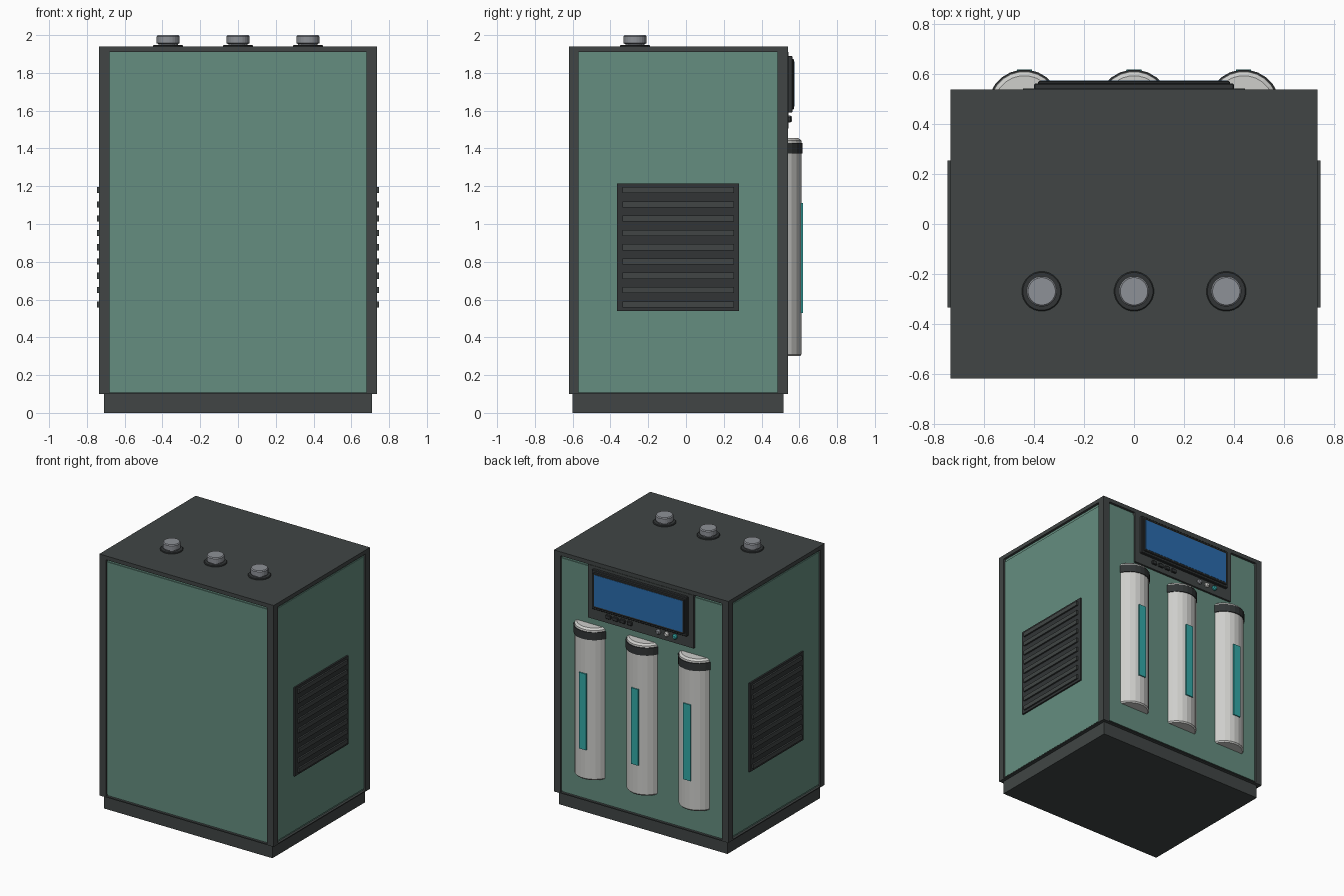
import bpy, bmesh, math
from mathutils import Matrix

cube = bpy.data.objects.get("Cube")
if cube:
    bpy.data.objects.remove(cube, do_unlink=True)


def material(name, rgb):
    m = bpy.data.materials.new(name)
    m.use_nodes = True
    color = (*rgb, 1)
    m.diffuse_color = color
    m.node_tree.nodes["Principled BSDF"].inputs["Base Color"].default_value = color
    return m


CHARCOAL = material("charcoal_frame", (.052, .06, .059))
BLACK = material("dark_trim", (.032, .036, .037))
GREEN = material("sage_green", (.13, .27, .215))
WHITE = material("warm_white", (.62, .62, .60))
TEAL = material("teal", (.033, .40, .39))
BLUE = material("screen_blue", (.023, .15, .42))
STEEL = material("steel_grey", (.27, .285, .31))


def finish(name, bm, mat):
    bmesh.ops.recalc_face_normals(bm, faces=bm.faces)
    mesh = bpy.data.meshes.new(name)
    bm.to_mesh(mesh)
    bm.free()
    mesh.materials.append(mat)
    obj = bpy.data.objects.new(name, mesh)
    bpy.context.collection.objects.link(obj)
    return obj


def box(name, x, y, z, mat, bevel=0):
    """Box from (low, high) ranges on each axis."""
    bm = bmesh.new()
    bmesh.ops.create_cube(bm, size=1)
    for v in bm.verts:
        v.co = [r[0] if c < 0 else r[1] for c, r in zip(v.co, (x, y, z))]
    if bevel:
        bmesh.ops.bevel(bm, geom=bm.edges[:], offset=bevel, segments=1, affect='EDGES')
    return finish(name, bm, mat)


def lathe(name, profile, loc, mat, sides=24, to_back=False):
    """Closed turned solid from (radius, height) points."""
    bm = bmesh.new()
    rings = []
    for r, h in profile:
        rings.append([bm.verts.new((r * math.cos(a), r * math.sin(a), h))
                      for a in (math.tau * (i + .5) / sides for i in range(sides))])
    for low, high in zip(rings, rings[1:]):
        for i in range(sides):
            j = (i + 1) % sides
            bm.faces.new((low[i], low[j], high[j], high[i]))
    bm.faces.new(rings[0])
    bm.faces.new(rings[-1])
    if to_back:
        bm.transform(Matrix.Rotation(-math.pi / 2, 4, 'X'))
    bm.transform(Matrix.Translation(loc))
    return finish(name, bm, mat)


W, FRONT, BACK = .735, -.62, .54      # cabinet outline
BOTTOM, TOP = .10, 1.94
POST, RECESS = .055, .018

# Cabinet: plinth, slabs, recessed body and corner posts
box("plinth", (-.71, .71), (-.60, .515), (0, BOTTOM), CHARCOAL)
box("floor_slab", (-W, W), (FRONT, BACK), (BOTTOM, .108), CHARCOAL)
box("top_slab", (-W, W), (FRONT, BACK), (1.91, TOP), CHARCOAL)
box("cabinet_body", (-W + RECESS, W - RECESS), (FRONT + RECESS, BACK - RECESS),
    (.108, 1.91), GREEN)
for sx, side in ((-1, "right"), (1, "left")):
    xs = sorted((sx * W, sx * (W - POST)))
    box(f"front_{side}_post", xs, (FRONT, FRONT + .05), (.108, 1.91), CHARCOAL)
    box(f"back_{side}_post", xs, (BACK - POST, BACK), (.108, 1.91), CHARCOAL)

# Thin cover panels
PANEL_Z = (.12, 1.89)
box("front_panel", (-.68, .68), (FRONT + .012, FRONT + .03), PANEL_Z, GREEN)
box("back_panel", (-.68, .68), (BACK - .03, BACK - .012), PANEL_Z, GREEN)
for sx, side in ((-1, "right"), (1, "left")):
    box(f"{side}_panel", sorted((sx * (W - .03), sx * (W - .012))), (-.57, .485),
        PANEL_Z, GREEN)

    # Side vent with horizontal slats
    box(f"{side}_vent_plate", sorted((sx * (W - .03), sx * W)), (-.365, .28),
        (.54, 1.215), BLACK)
    for i in range(9):
        z = .575 + i * .0755
        box(f"{side}_vent_slat_{i + 1}", sorted((sx * (W - .01), sx * .747)),
            (-.335, .255), (z - .016, z + .016), CHARCOAL)

# Three ports on the roof
for i, x in enumerate((-.37, 0, .37)):
    lathe(f"port_collar_{i + 1}", [(.08, TOP), (.08, 1.944), (.076, 1.948)],
          (x, -.27, 0), BLACK)
    lathe(f"port_cap_{i + 1}",
          [(.052, TOP), (.052, 1.953), (.061, 1.957), (.061, 1.993), (.055, 2)],
          (x, -.27, 0), STEEL)

# Control panel with raised screen
box("control_plate", (-.445, .445), (.51, .543), (1.505, 1.91), CHARCOAL)
box("screen_bezel", (-.40, .40), (.53, .564), (1.59, 1.89), BLACK, .004)
box("screen_rim", (-.385, .385), (.55, .573), (1.607, 1.873), BLACK, .004)
box("screen", (-.372, .372), (.57, .575), (1.622, 1.86), BLUE)
for i in range(4):
    x = .27 - i * .06
    box(f"button_{i + 1}", (x - .021, x + .021), (.54, .557), (1.542, 1.57), BLACK, .003)
for i, mat in enumerate((STEEL, WHITE, TEAL)):
    lathe(f"indicator_{i + 1}", [(.019, 0), (.019, .012), (.012, .02)],
          (-.15 - i * .07, .541, 1.556), mat, 12, True)

# Filter cartridges half sunk into the back
for i, x in enumerate((-.44, 0, .44)):
    spot = (x, .473, 0)
    lathe(f"cartridge_{i + 1}",
          [(.132, .30), (.14, .31), (.14, 1.43), (.138, 1.443), (.122, 1.455)],
          spot, WHITE)
    lathe(f"cartridge_band_{i + 1}", [(.146, 1.372), (.146, 1.43)], spot, BLACK)
    box(f"level_strip_{i + 1}", (x - .03, x + .03), (.605, .62), (.53, 1.11), TEAL)
